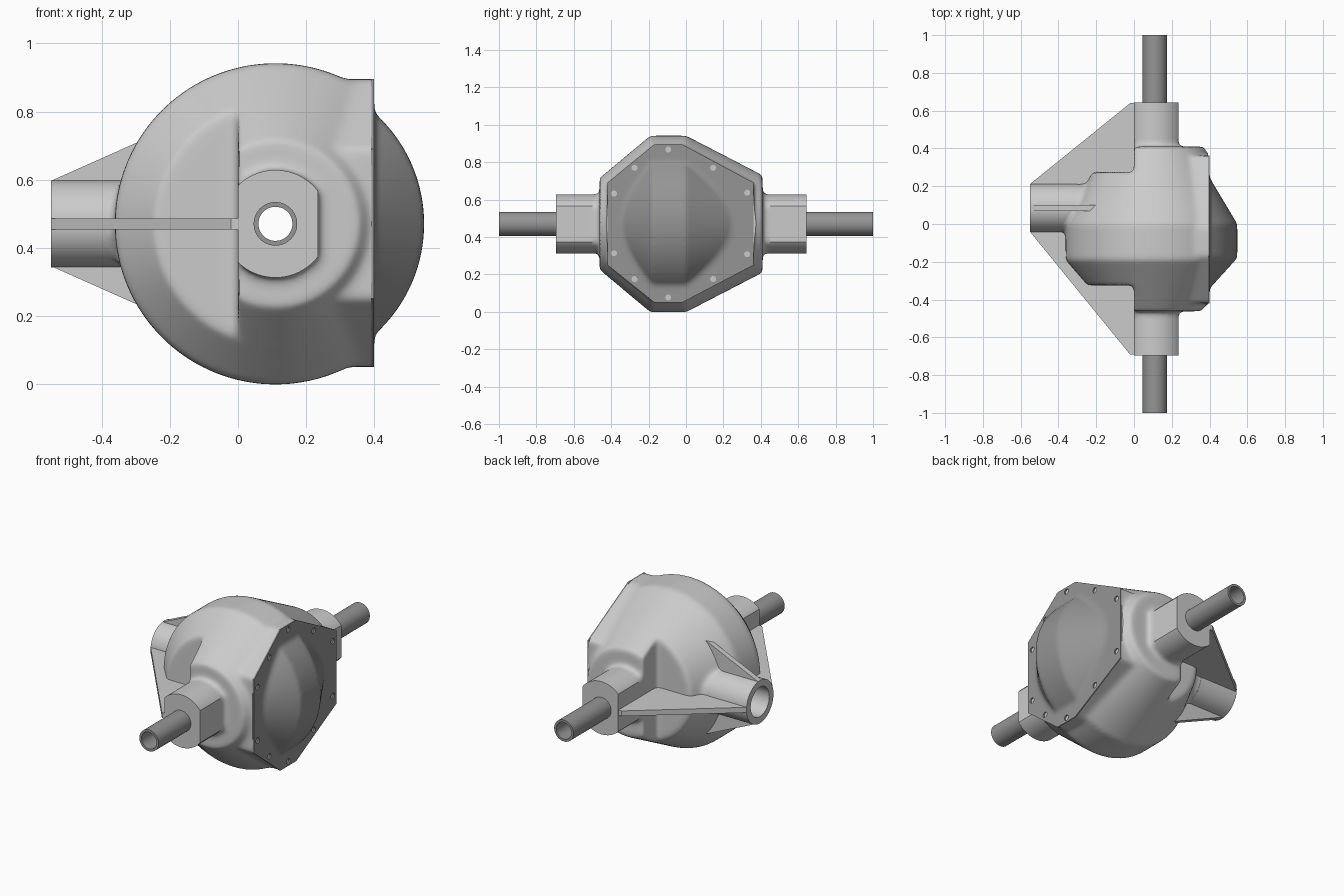
import bpy, bmesh, math
from mathutils import Vector

if "Cube" in bpy.data.objects:
    bpy.data.objects.remove(bpy.data.objects["Cube"])

CX, CZ = 0.11, 0.47          # axle line
SY = 0.085                   # input snout line


def material(name, v):
    m = bpy.data.materials.new(name)
    m.diffuse_color = (v, v, v, 1)
    m.use_nodes = True
    m.node_tree.nodes["Principled BSDF"].inputs["Base Color"].default_value = m.diffuse_color
    return m


CAST = material("light_grey_casting", 0.6)
STEEL = material("dark_grey_steel", 0.3)


def circle(u, v, r, n=64):
    return [(u + r * math.cos(2 * math.pi * i / n), v + r * math.sin(2 * math.pi * i / n)) for i in range(n)]


def add_prism(bm, pts, axis, a, b):
    """Extrude a 2D outline along an axis from a to b."""
    def place(p, t):
        return {"x": (t, p[0], p[1]), "y": (p[0], t, p[1]), "z": (p[0], p[1], t)}[axis]
    lo = [bm.verts.new(place(p, a)) for p in pts]
    hi = [bm.verts.new(place(p, b)) for p in pts]
    bm.faces.new(lo)
    bm.faces.new(hi[::-1])
    for i in range(len(pts)):
        j = (i + 1) % len(pts)
        bm.faces.new((lo[i], hi[i], hi[j], lo[j]))


def clip_x(bm, x, keep_above):
    """Cut a mesh at a plane of constant x and cap it."""
    res = bmesh.ops.bisect_plane(bm, geom=bm.verts[:] + bm.edges[:] + bm.faces[:], plane_co=(x, 0, 0),
                                 plane_no=(1, 0, 0), clear_inner=keep_above, clear_outer=not keep_above)
    edges = [e for e in res["geom_cut"] if isinstance(e, bmesh.types.BMEdge)]
    bmesh.ops.holes_fill(bm, edges=edges, sides=0)


def add_lathe(bm, prof, x_min=None, n=128):
    """Revolve (y, radius) points about the axle line, optionally keeping x > x_min."""
    tmp = bmesh.new()
    rings = []
    for y, r in prof:
        rings.append([tmp.verts.new((u, y, v)) for u, v in circle(CX, CZ, r, n)])
    tmp.faces.new(rings[0])
    tmp.faces.new(rings[-1][::-1])
    for p, q in zip(rings, rings[1:]):
        for i in range(n):
            j = (i + 1) % n
            tmp.faces.new((p[i], q[i], q[j], p[j]))
    if x_min is not None:
        clip_x(tmp, x_min, True)
    me = bpy.data.meshes.new("tmp")
    tmp.to_mesh(me)
    tmp.free()
    bm.from_mesh(me)
    bpy.data.meshes.remove(me)


def make(name, bm, mat=None):
    bmesh.ops.recalc_face_normals(bm, faces=bm.faces[:])
    me = bpy.data.meshes.new(name)
    bm.to_mesh(me)
    bm.free()
    ob = bpy.data.objects.new(name, me)
    bpy.context.collection.objects.link(ob)
    if mat:
        me.materials.append(mat)
    return ob


def prism(name, pts, axis, a, b, mat=None):
    bm = bmesh.new()
    add_prism(bm, pts, axis, a, b)
    return make(name, bm, mat)


def bake(ob):
    """Apply all modifiers."""
    me = bpy.data.meshes.new_from_object(ob.evaluated_get(bpy.context.evaluated_depsgraph_get()))
    ob.modifiers.clear()
    ob.data = me


def blend(ob, voxel, steps):
    """Fuse overlapping solids and round them like a casting."""
    r = ob.modifiers.new("fuse", "REMESH")
    r.mode, r.voxel_size = "VOXEL", voxel
    s = ob.modifiers.new("soften", "SMOOTH")
    s.factor, s.iterations = 0.5, steps
    bake(ob)


def boolean(ob, cutter, op="DIFFERENCE"):
    m = ob.modifiers.new("bool", "BOOLEAN")
    m.operation, m.object, m.solver = op, cutter, "EXACT"
    bake(ob)


def finish(ob, mat, angle=35):
    ob.data.materials.clear()
    ob.data.materials.append(mat)
    bpy.ops.object.select_all(action="DESELECT")
    ob.select_set(True)
    bpy.context.view_layer.objects.active = ob
    bpy.ops.object.shade_smooth_by_angle(angle=math.radians(angle))


# outlines
flange = [(-0.17, 0.895), (-0.42, 0.69), (-0.42, 0.25), (-0.17, 0.05),
          (-0.02, 0.05), (0.362, 0.25), (0.362, 0.69), (-0.02, 0.895)]
hub = [(min(max(x, 0.0), 0.235), z) for x, z in circle(CX, CZ, 0.158, 96)]

# cutters
axle_bore = prism("axle_bore_cutter", circle(CX, CZ, 0.058), "y", -1.2, 1.2)
snout_bore = prism("snout_bore_cutter", circle(SY, CZ, 0.088), "x", -0.7, -0.36)
flange_cut = prism("flange_cutter", flange, "x", 0.391, 0.7)
bm = bmesh.new()
for y, z in [(-0.095, 0.868), (-0.275, 0.77), (0.145, 0.77), (-0.385, 0.632), (0.327, 0.637)]:
    for zz in (z, 2 * CZ + 0.005 - z):
        add_prism(bm, circle(y, zz, 0.016, 20), "x", 0.36, 0.45)
bolt_cut = make("bolt_hole_cutter", bm)

# main housing: stepped lathe body, flange block, hub roots and snout root fused
bm = bmesh.new()
add_lathe(bm, [(-0.325, 0.355), (-0.19, 0.472), (0.0, 0.472), (0.275, 0.33)])
add_lathe(bm, [(-0.462, 0.245), (-0.19, 0.472), (0.0, 0.472), (0.41, 0.26)], 0.0)
add_prism(bm, flange, "x", 0.25, 0.48)
add_prism(bm, hub, "y", -0.57, 0.52)
add_prism(bm, circle(SY, CZ, 0.127), "x", -0.5, -0.1)
housing = make("housing", bm)
blend(housing, 0.0115, 14)
bm = bmesh.new()
bm.from_mesh(housing.data)
clip_x(bm, 0.392, False)
bm.to_mesh(housing.data)
bm.free()
boolean(housing, axle_bore)
boolean(housing, snout_bore)
finish(housing, CAST)

# axle hubs
for side, a, b in (("right", -0.695, -0.5), ("left", 0.45, 0.643)):
    ob = prism("axle_hub_" + side, hub, "y", a, b)
    boolean(ob, axle_bore)
    finish(ob, CAST, 25)

# input snout, upright gusset and side webs
snout = prism("input_snout", circle(SY, CZ, 0.128), "x", -0.55, -0.3)
gusset = prism("upright_gusset", [(-0.548, 0.345), (-0.548, 0.597), (-0.2, 0.752), (-0.2, 0.19)],
               "y", SY - 0.016, SY + 0.016)
web = prism("side_webs", [(-0.55, -0.042), (-0.02, -0.692), (0.01, -0.692), (0.01, 0.64), (-0.02, 0.64),
                          (-0.55, 0.212)], "z", CZ - 0.016, CZ + 0.016)
for ob in (snout, gusset, web):
    boolean(ob, snout_bore)
    finish(ob, CAST)

# rear cover: domed lathe slice blended into a thin bolted plate
bm = bmesh.new()
add_lathe(bm, [(-0.37, 0.265), (-0.18, 0.437), (0.0, 0.437), (0.28, 0.27)], 0.37)
add_prism(bm, [(-0.6, -0.15), (0.6, -0.15), (0.6, 1.1), (-0.6, 1.1)], "x", 0.34, 0.4)
cover = make("rear_cover", bm)
blend(cover, 0.01, 12)
boolean(cover, flange_cut, "INTERSECT")
boolean(cover, bolt_cut)
finish(cover, STEEL)

# hollow axle tube
tube = prism("axle_tube", circle(CX, CZ, 0.064), "y", -1, 1)
tube_bore = prism("tube_bore_cutter", circle(CX, CZ, 0.05), "y", -1.2, 1.2)
boolean(tube, tube_bore)
finish(tube, STEEL)

# remove the helpers
for ob in (axle_bore, snout_bore, flange_cut, bolt_cut, tube_bore):
    bpy.data.objects.remove(ob)
